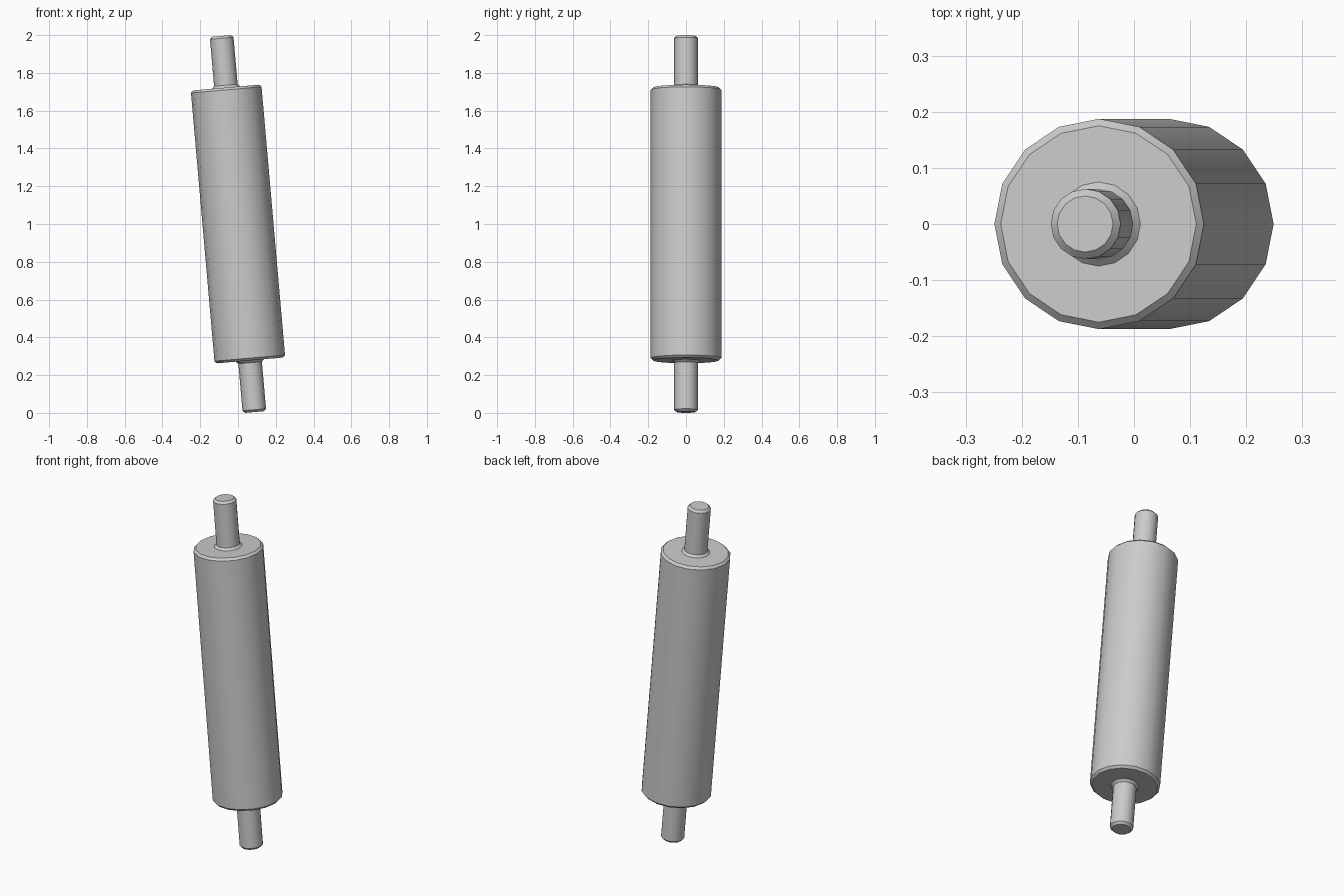
import bpy, bmesh, math

cube = bpy.data.objects.get("Cube")
if cube:
    bpy.data.objects.remove(cube, do_unlink=True)

SIDES = 16
TILT = math.radians(-5)
BODY_R, AXLE_R, BEVEL = 0.1875, 0.0625, 0.0125
BODY_H, AXLE_H = 0.725, 0.9994   # half lengths along the axis

grey = bpy.data.materials.new("plain_grey")
grey.use_nodes = True
colour = (0.6, 0.6, 0.6, 1)
grey.diffuse_color = colour
grey.node_tree.nodes["Principled BSDF"].inputs["Base Color"].default_value = colour


def lathe(name, profile, cap_bottom=False, cap_top=False):
    """Revolve (radius, height) points, listed upwards, about the tilted axis."""
    bm = bmesh.new()
    rings = []
    for r, z in profile:
        angles = [math.tau * i / SIDES for i in range(SIDES)]
        rings.append([bm.verts.new((r * math.cos(a), r * math.sin(a), z)) for a in angles])
    for low, high in zip(rings, rings[1:]):
        for i in range(SIDES):
            j = (i + 1) % SIDES
            bm.faces.new((low[i], low[j], high[j], high[i]))
    if cap_bottom:
        bm.faces.new(rings[0][::-1])
    if cap_top:
        bm.faces.new(rings[-1])
    mesh = bpy.data.meshes.new(name)
    bm.to_mesh(mesh)
    bm.free()
    mesh.materials.append(grey)
    ob = bpy.data.objects.new(name, mesh)
    bpy.context.collection.objects.link(ob)
    ob.location.z = 1
    ob.rotation_euler.y = TILT
    bpy.ops.object.select_all(action='DESELECT')
    ob.select_set(True)
    bpy.context.view_layer.objects.active = ob
    bpy.ops.object.shade_smooth_by_angle(angle=math.radians(30))
    return ob


def flipped(profile):
    return [(r, -z) for r, z in reversed(profile)]


# Roller body: bevelled rims and flat ring ends that meet the axle collars
body_top = [(BODY_R, BODY_H - BEVEL), (BODY_R - BEVEL, BODY_H), (AXLE_R + BEVEL, BODY_H)]
lathe("roller_body", flipped(body_top) + body_top)

# Axle stubs: flared collar, shaft and bevelled tip
axle = [(AXLE_R + BEVEL, BODY_H), (AXLE_R, BODY_H + BEVEL),
        (AXLE_R, AXLE_H - BEVEL), (AXLE_R - BEVEL, AXLE_H)]
lathe("upper_axle", axle, cap_top=True)
lathe("lower_axle", flipped(axle), cap_bottom=True)
